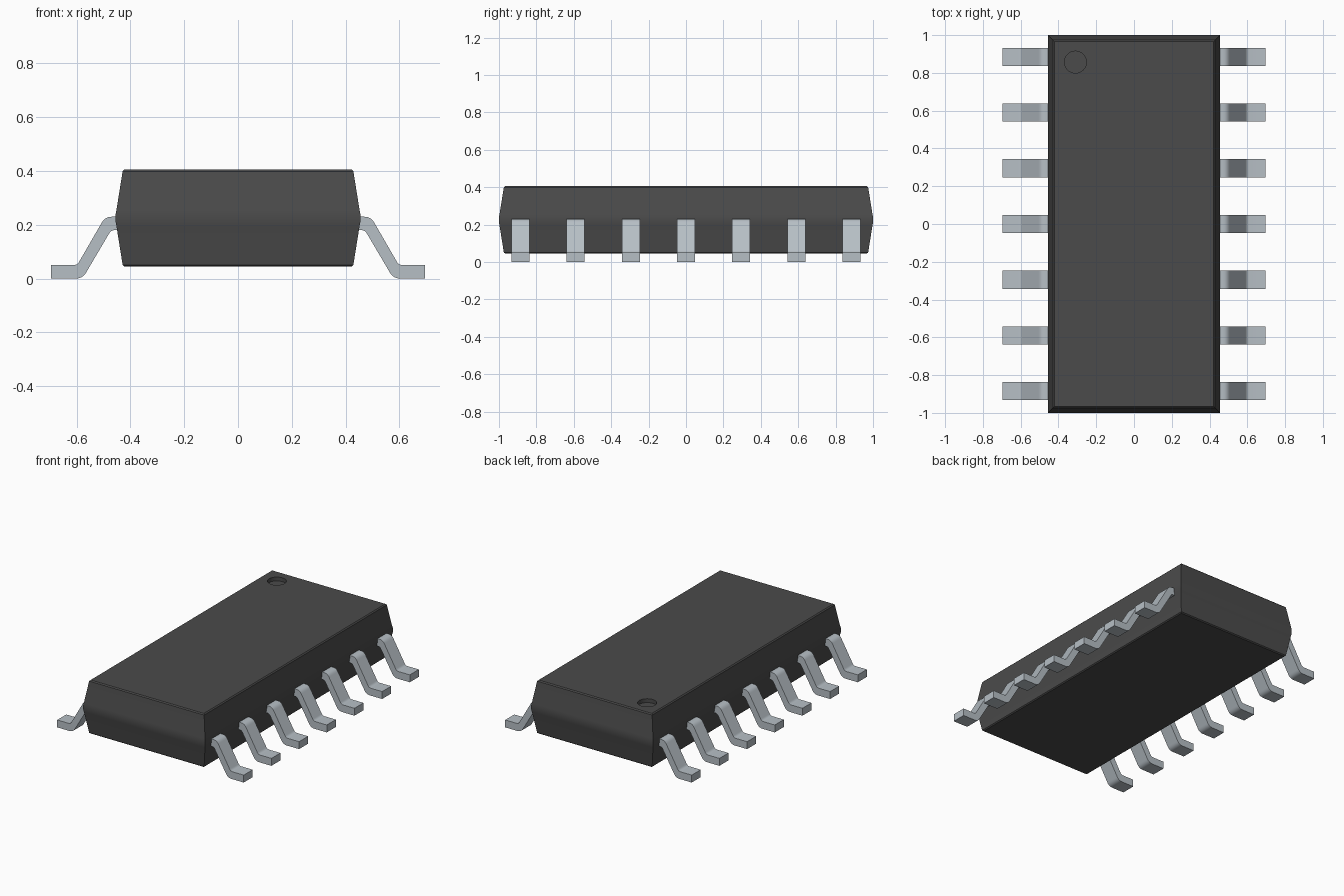
import bpy
import bmesh
import math
from mathutils import Vector

cube = bpy.data.objects.get("Cube")
if cube:
    bpy.data.objects.remove(cube, do_unlink=True)


def make_material(name, color):
    mat = bpy.data.materials.new(name)
    mat.use_nodes = True
    mat.diffuse_color = (*color, 1)
    mat.node_tree.nodes["Principled BSDF"].inputs["Base Color"].default_value = (*color, 1)
    return mat


def make_object(name, bm, mat):
    bmesh.ops.recalc_face_normals(bm, faces=bm.faces)
    mesh = bpy.data.meshes.new(name)
    bm.to_mesh(mesh)
    bm.free()
    mesh.materials.append(mat)
    obj = bpy.data.objects.new(name, mesh)
    bpy.context.collection.objects.link(obj)
    return obj


def smooth(obj, angle):
    bpy.ops.object.select_all(action="DESELECT")
    obj.select_set(True)
    bpy.context.view_layer.objects.active = obj
    bpy.ops.object.shade_smooth_by_angle(angle=math.radians(angle))


plastic = make_material("dark grey plastic", (0.07, 0.07, 0.07))
metal = make_material("silver metal", (0.47, 0.52, 0.56))

# Body: stacked rectangles, widest at the middle, with softened rims (inset, z)
bm = bmesh.new()
rings = []
for inset, z in [(0.033, 0.045), (0.026, 0.051), (0.003, 0.195), (0, 0.21),
                 (0, 0.24), (0.003, 0.255), (0.026, 0.399), (0.033, 0.406)]:
    hx, hy = 0.455 - inset, 1 - inset
    rings.append([bm.verts.new((sx * hx, sy * hy, z))
                  for sx, sy in ((-1, -1), (1, -1), (1, 1), (-1, 1))])
for low, high in zip(rings, rings[1:]):
    for i in range(4):
        j = (i + 1) % 4
        bm.faces.new((low[i], low[j], high[j], high[i]))
bm.faces.new(rings[0])
bm.faces.new(rings[-1])
body = make_object("body", bm, plastic)

# Round orientation dimple sunk into the top
bm = bmesh.new()
bmesh.ops.create_cone(bm, cap_ends=True, segments=40, radius1=0.058, radius2=0.058, depth=0.1)
bmesh.ops.translate(bm, verts=bm.verts, vec=(-0.31, 0.857, 0.43))
cutter = make_object("dimple_cutter", bm, plastic)
cutter.hide_render = True
bpy.context.view_layer.objects.active = body
cut = body.modifiers.new("dimple", "BOOLEAN")
cut.operation = "DIFFERENCE"
cut.solver = "EXACT"
cut.object = cutter
bpy.ops.object.modifier_apply(modifier=cut.name)
bpy.data.objects.remove(cutter, do_unlink=True)
smooth(body, 30)


def rounded_outline(points, steps=5):
    """Replace each (x, z, radius) corner by a short curve of that reach."""
    out = []
    for i, (x, z, reach) in enumerate(points):
        corner = Vector((x, z))
        if reach == 0:
            out.append(corner)
            continue
        before = Vector(points[i - 1][:2])
        after = Vector(points[(i + 1) % len(points)][:2])
        a = corner + (before - corner).normalized() * reach
        b = corner + (after - corner).normalized() * reach
        for k in range(steps + 1):
            t = k / steps
            out.append(a * (1 - t) ** 2 + corner * 2 * t * (1 - t) + b * t * t)
    return out


# Gull-wing lead outline: shoulder, slope, foot
lead_outline = rounded_outline([
    (0.42, 0.23, 0), (0.494, 0.23, 0.024), (0.598, 0.05, 0.014), (0.696, 0.05, 0),
    (0.696, 0, 0), (0.578, 0, 0.026), (0.472, 0.18, 0.012), (0.42, 0.18, 0)])


def make_lead(name, side, y):
    bm = bmesh.new()
    half = 0.048
    face = bm.faces.new([bm.verts.new((side * p.x, y - half, p.y)) for p in lead_outline])
    ext = bmesh.ops.extrude_face_region(bm, geom=[face])
    bmesh.ops.translate(bm, vec=(0, 2 * half, 0),
                        verts=[v for v in ext["geom"] if isinstance(v, bmesh.types.BMVert)])
    smooth(make_object(name, bm, metal), 35)


# Seven leads along each long side
for side, label in ((1, "left"), (-1, "right")):
    for i in range(7):
        make_lead(f"{label}_lead_{i + 1}", side, (i - 3) * 0.295)
